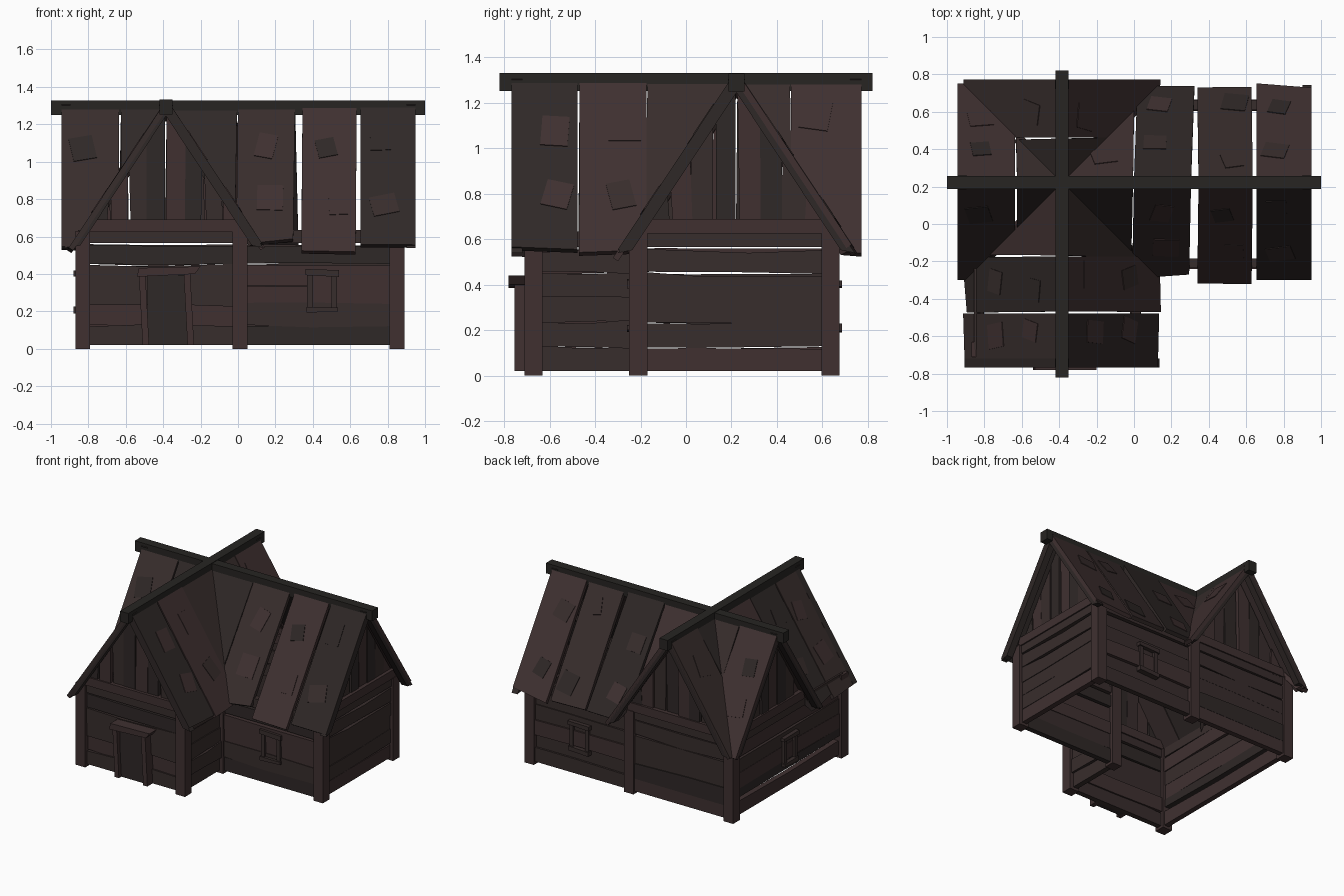
import bpy, bmesh, random
from math import cos, sin
from mathutils import Vector as V

if "Cube" in bpy.data.objects:
    bpy.data.objects.remove(bpy.data.objects["Cube"])

random.seed(7)
UP = V((0, 0, 1))
C = V((-0.385, 0.222, 0))          # crossing of the two ridges
APEX, SLOPE = 1.335, 1.51          # roof surface: z = APEX - SLOPE * d


def mat(name, c):
    m = bpy.data.materials.new(name)
    m.diffuse_color = (*c, 1)
    m.use_nodes = True
    m.node_tree.nodes["Principled BSDF"].inputs["Base Color"].default_value = m.diffuse_color
    return m


LIGHT = mat("light_wood", (0.050, 0.030, 0.030))
MID = mat("mid_wood", (0.039, 0.026, 0.025))
DARK = mat("dark_wood", (0.028, 0.021, 0.020))
BEAM = mat("ridge_wood", (0.020, 0.018, 0.016))


def j(a):
    return random.uniform(-a, a)


def slab(name, outline, depth, material, clip=None):
    """Flat outline extruded by a depth vector, optionally cut by a plane."""
    bm = bmesh.new()
    f = bm.faces.new([bm.verts.new(p) for p in outline])
    ext = bmesh.ops.extrude_face_region(bm, geom=[f], use_keep_orig=True)
    bmesh.ops.translate(bm, vec=depth,
                        verts=[g for g in ext["geom"] if isinstance(g, bmesh.types.BMVert)])
    if clip:
        cut = bmesh.ops.bisect_plane(bm, geom=bm.verts[:] + bm.edges[:] + bm.faces[:],
                                     plane_co=clip[0], plane_no=clip[1], clear_inner=True)
        edges = [g for g in cut["geom_cut"] if isinstance(g, bmesh.types.BMEdge)]
        if edges:
            bmesh.ops.holes_fill(bm, edges=edges)
    if bm.faces:
        bmesh.ops.recalc_face_normals(bm, faces=bm.faces)
        me = bpy.data.meshes.new(name)
        bm.to_mesh(me)
        me.materials.append(material)
        bpy.context.collection.objects.link(bpy.data.objects.new(name, me))
    bm.free()


def box(name, x0, x1, y0, y1, z0, z1, material):
    slab(name, [V((x0, y0, z0)), V((x1, y0, z0)), V((x1, y1, z0)), V((x0, y1, z0))],
         UP * (z1 - z0), material)


# Ridge beams
box("ridge_beam_long", -1, 1, 0.187, 0.257, 1.25, 1.328, BEAM)
box("ridge_beam_cross", -0.42, -0.35, -0.82, 0.82, 1.252, 1.332, BEAM)

# Corner posts, then plank walls and top plates between them
corners = [(-0.83, -0.67), (0.01, -0.67), (0.01, -0.21), (0.85, -0.21),
           (0.85, 0.635), (0.01, 0.635), (-0.83, 0.635)]
for x, y in corners:
    box("corner_post", x - 0.04, x + 0.04, y - 0.04, y + 0.04, 0, 0.63, LIGHT)

ROWS = [(0.02, 0.128), (0.122, 0.238), (0.232, 0.343), (0.338, 0.447), (0.45, 0.55)]
for i, (x, y) in enumerate(corners):
    a = V((x, y, 0))
    b = V((*corners[(i + 1) % 7], 0))
    d = (b - a).normalized()
    n = d.cross(UP)
    for k, (lo, hi) in enumerate(ROWS):
        if i == 6 and k == 1:                  # gap low in the left wall
            lo += 0.045
        m = a.lerp(b, random.uniform(0.3, 0.7))
        low = [p + UP * (lo + (j(0.009) if k else 0)) for p in (a, m, b)]
        top = [p + UP * (hi + j(0.012)) for p in (b, m, a)]
        off = n * (-0.02 + j(0.012))
        slab("wall_plank", [p + off for p in low + top], n * 0.04,
             random.choice([LIGHT, MID, MID, DARK]))
    q = [a - n * 0.025, b - n * 0.025, b + n * 0.025, a + n * 0.025]
    slab("wall_plate", [p + UP * 0.565 for p in q], UP * 0.07, MID)

# Four roof arms: direction, plank spans from the crossing, gable wall distance
arms = [
    (V((1, 0, 0)), [(0, 0.38), (0.385, 0.69), (0.73, 1.02), (1.04, 1.335)], 1.235),
    (V((-1, 0, 0)), [(0, 0.24), (0.25, 0.56)], 0.445),
    (V((0, -1, 0)), [(0, 0.39), (0.395, 0.69), (0.70, 0.99)], 0.892),
    (V((0, 1, 0)), [(0, 0.235), (0.24, 0.55)], 0.413),
]
for a, spans, gable in arms:
    end = spans[-1][1]
    for side in (-1, 1):
        b = side * a.cross(UP)
        down = (b - UP * SLOPE).normalized()
        n = (b * SLOPE + UP).normalized()

        def roof(r, d, lift=0.0):
            return C + a * r + b * d + UP * (APEX - SLOPE * d) + n * lift

        valley = (C - a * 0.04, a - b)
        for k, (r0, r1) in enumerate(spans):
            last = k == len(spans) - 1
            lift = j(0.006)
            drop = 0.52 + j(0.012)
            skew = 0 if last else j(0.02)
            quad = [roof(r0, 0.012, lift), roof(r1, 0.012, lift),
                    roof(r1 + skew, drop + j(0.015), lift), roof(r0 + skew, drop + j(0.015), lift)]
            slab("roof_plank", quad, n * -0.028,
                 [MID, LIGHT, DARK][(k + (side > 0) + len(spans)) % 3], valley)
            # Thin loose shingles nailed on each plank
            for d in (0.16 + j(0.05), 0.38 + j(0.05)):
                r = (r0 + r1) / 2 + j(0.06)
                if r < d + 0.07:
                    continue
                t = j(0.25)
                u, v = a * cos(t) + down * sin(t), down * cos(t) - a * sin(t)
                w, h = 0.06 + j(0.012), 0.068 + j(0.012)
                c = roof(r, d, lift - 0.004)
                slab("roof_shingle", [c - u * w - v * h, c + u * w - v * h,
                                      c + u * w + v * h, c - u * w + v * h],
                     n * 0.008, random.choice([MID, LIGHT, DARK]))
        # Gable rafter along the roof edge
        r = end - 0.05
        slab("gable_rafter", [roof(r, 0.003, -0.005), roof(r, 0.525, -0.005),
                              roof(r, 0.50, -0.05), roof(r, 0.003, -0.05)], a * 0.05, DARK)
        # Upright gable boards, slightly fanned
        for i in range(4):
            d0, d1 = 0.1 * i + 0.004, 0.1 * (i + 1) + j(0.01)
            t0, t1 = (APEX - 0.06 - SLOPE * d for d in (d0, d1))
            base = C + a * (gable - 0.015 + j(0.012))
            lean = j(0.015)
            slab("gable_board", [base + b * (d0 + lean) + UP * 0.62, base + b * (d1 + lean) + UP * 0.62,
                                 base + b * d1 + UP * t1, base + b * d0 + UP * t0],
                 a * 0.03, [LIGHT, DARK, MID][(i + (side > 0)) % 3])
    # Gable tie beam
    s = a.cross(UP)
    e = C + a * (gable - 0.035)
    slab("gable_tie_beam", [e - s * 0.42 + UP * 0.625, e + s * 0.42 + UP * 0.625,
                            e + s * 0.395 + UP * 0.69, e - s * 0.395 + UP * 0.69], a * 0.07, LIGHT)

# Door with jambs and a crooked lintel
box("door_panel", -0.485, -0.265, -0.725, -0.69, 0.02, 0.395, DARK)
for x0, x1 in ((-0.51, -0.475), (-0.27, -0.235)):
    slab("door_jamb", [V((x0, -0.755, 0.02)), V((x1, -0.755, 0.02)),
                       V((x1 - 0.02, -0.755, 0.4)), V((x0 - 0.02, -0.755, 0.4))],
         V((0, 0.075, 0)), LIGHT)
slab("door_lintel", [V((-0.54, -0.78, 0.385)), V((-0.23, -0.78, 0.4)),
                     V((-0.2, -0.78, 0.44)), V((-0.53, -0.78, 0.432))], V((0, 0.1, 0)), LIGHT)

# Window frames on the front, back and left walls
for c, n in ((V((0.45, -0.21, 0.31)), V((0, -1, 0))),
             (V((0.43, 0.635, 0.31)), V((0, 1, 0))),
             (V((-0.83, -0.02, 0.31)), V((-1, 0, 0)))):
    u = UP.cross(n)
    for name, u0, u1, v0, v1, out in (
            ("window_sill", -0.085, 0.085, -0.115, -0.085, 0.05),
            ("window_head", -0.09, 0.09, 0.08, 0.11, 0.05),
            ("window_jamb", -0.08, -0.05, -0.09, 0.09, 0.04),
            ("window_jamb", 0.05, 0.08, -0.09, 0.09, 0.04)):
        slab(name, [c + u * u0 + UP * (v0 + j(0.006)), c + u * u1 + UP * (v0 + j(0.006)),
                    c + u * u1 + UP * (v1 + j(0.006)), c + u * u0 + UP * (v1 + j(0.006))],
             n * out, MID)
